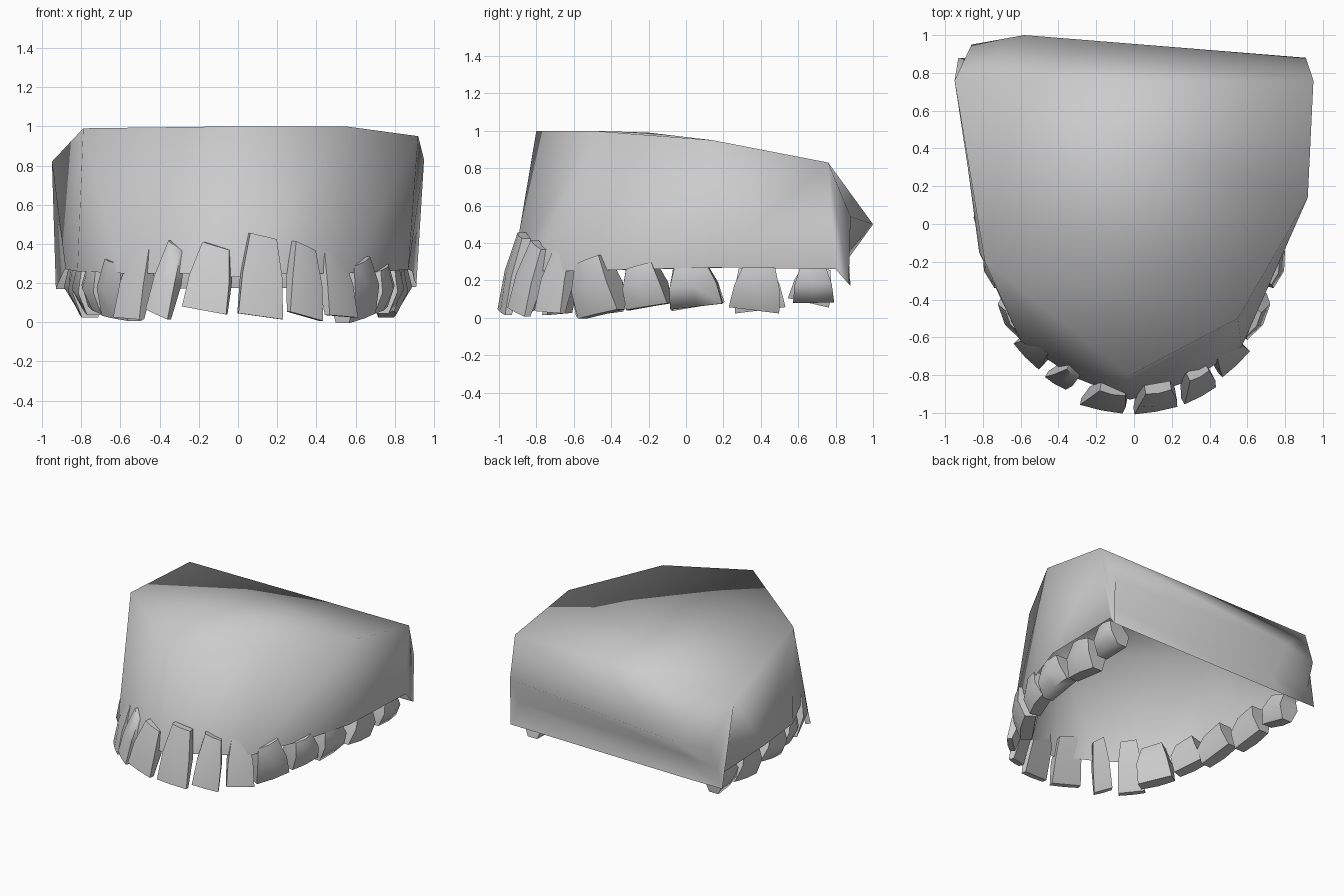
import bpy
import bmesh
import math
import random
from mathutils import Vector

random.seed(4)

default_cube = bpy.data.objects.get("Cube")
if default_cube:
    bpy.data.objects.remove(default_cube, do_unlink=True)

# One plain grey for the whole model
grey = bpy.data.materials.new("plain grey")
grey.use_nodes = True
grey_colour = (0.6, 0.6, 0.6, 1)
grey.diffuse_color = grey_colour
grey.node_tree.nodes["Principled BSDF"].inputs["Base Color"].default_value = grey_colour


def finish(name, bm, smooth_angle):
    """Turn a bmesh into a named, shaded object."""
    bmesh.ops.recalc_face_normals(bm, faces=bm.faces)
    mesh = bpy.data.meshes.new(name)
    bm.to_mesh(mesh)
    bm.free()
    mesh.materials.append(grey)
    obj = bpy.data.objects.new(name, mesh)
    bpy.context.collection.objects.link(obj)
    bpy.ops.object.select_all(action="DESELECT")
    obj.select_set(True)
    bpy.context.view_layer.objects.active = obj
    bpy.ops.object.shade_smooth_by_angle(angle=math.radians(smooth_angle))


def bridge(bm, first_row, second_row):
    """Skin two rows of vertices, using triangles where a vertex repeats."""
    for i in range(len(first_row) - 1):
        loop = (first_row[i], first_row[i + 1], second_row[i + 1], second_row[i])
        bm.faces.new(list(dict.fromkeys(loop)))


# Gum shell: outline from the left back corner round the front to the right
top_outline = [
    (.95, .76, .83), (.92, .14, .95), (.55, -.5, 1),
    (-.02, -.8, 1), (-.79, -.2, .99), (-.95, .76, .82),
]
gum_line = [
    (.91, .87, .18), (.89, .8, .26), (.87, .14, .27), (.76, -.2, .26),
    (.57, -.65, .25), (.3, -.83, .25), (-.02, -.93, .23), (-.32, -.81, .25),
    (-.6, -.62, .25), (-.82, -.15, .26), (-.88, .3, .27), (-.89, .8, .26),
    (-.93, .88, .17),
]
# Which top corner each gum line point hangs from
hangs_from = (0, 0, 1, 1, 2, 2, 3, 3, 4, 4, 5, 5, 5)
back_ridge = [(.91, .88, .54), (-.58, 1, .5), (-.86, .95, .48)]
back_hollow = [(.88, .81, .34), (-.58, .85, .33), (-.88, .87, .32)]

shell = bmesh.new()
add_row = lambda points: [shell.verts.new(p) for p in points]
top, gum = add_row(top_outline), add_row(gum_line)
ridge, hollow = add_row(back_ridge), add_row(back_hollow)
lip = shell.verts.new((-.58, .88, .17))
bridge(shell, [top[i] for i in hangs_from], gum)
bridge(shell, [top[0], top[0], top[-1]], [ridge[0], ridge[1], ridge[1]])
shell.faces.new((top[-1], ridge[1], ridge[2]))
bridge(shell, ridge, hollow)
bridge(shell, hollow, [gum[0], lip, gum[-1]])
for end in (0, -1):
    shell.faces.new((top[end], gum[end], hollow[end], ridge[end]))

# Gently sloping roof; the underside stays open
roof = shell.faces.new(top)
bmesh.ops.triangulate(shell, faces=[roof])
finish("gum_shell", shell, 180)


def tooth(name, x, y, low, high, width, depth, lean):
    """Tapered crown facing out of the arch, with a bulging outer face."""
    outward = Vector((x * 1.5, min(y - .1, 0), 0)).normalized()
    along = Vector((-outward.y, outward.x, 0))
    skew = random.uniform(-.03, .03)
    bm = bmesh.new()
    rows = []
    # Height fraction, width factor, depth factor
    for t, wide, deep in ((0, 1, .5), (.5, .9, 1), (1, .6, .65)):
        centre = Vector((x, y, low + (high - low) * t))
        centre += outward * lean * (.5 - t) + along * skew * (1 - 2 * t)
        row = []
        for a, b in ((-.5, -.5), (.5, -.5), (.5, .4), (0, .55), (-.5, .4)):
            corner = centre + along * a * wide * width + outward * b * deep * depth
            corner.z += a * skew * 2
            row.append(bm.verts.new(corner))
        rows.append(row)
    for lower, upper in zip(rows, rows[1:]):
        bridge(bm, lower + lower[:1], upper + upper[:1])
    bm.faces.new(rows[0])
    bm.faces.new(rows[-1])
    finish(name, bm, 65)


# Front teeth: place, bottom, top and width
front_teeth = {
    "left_central": (.12, -.92, .03, .44, .23),
    "left_lateral": (.34, -.84, .03, .39, .19),
    "left_canine": (.5, -.69, .03, .37, .2),
    "right_central": (-.14, -.92, .06, .39, .23),
    "right_lateral": (-.36, -.8, .04, .39, .13),
    "right_canine": (-.52, -.66, .02, .38, .19),
}
for name, (x, y, low, high, width) in front_teeth.items():
    tooth(name + "_tooth", x, y, low, high, width, .08, .1)

# Cheek teeth, the same row on both sides
cheek_teeth = {
    "first_premolar": (.6, -.48, .02, .31, .25),
    "second_premolar": (.7, -.22, .06, .28, .23),
    "first_molar": (.75, .04, .06, .28, .28),
    "second_molar": (.77, .38, .04, .28, .27),
    "third_molar": (.79, .68, .08, .28, .22),
}
for side, sign in (("left", 1), ("right", -1)):
    for name, (x, y, low, high, width) in cheek_teeth.items():
        tooth(f"{side}_{name}", sign * x, y, low, high, width, .18, -.02)
